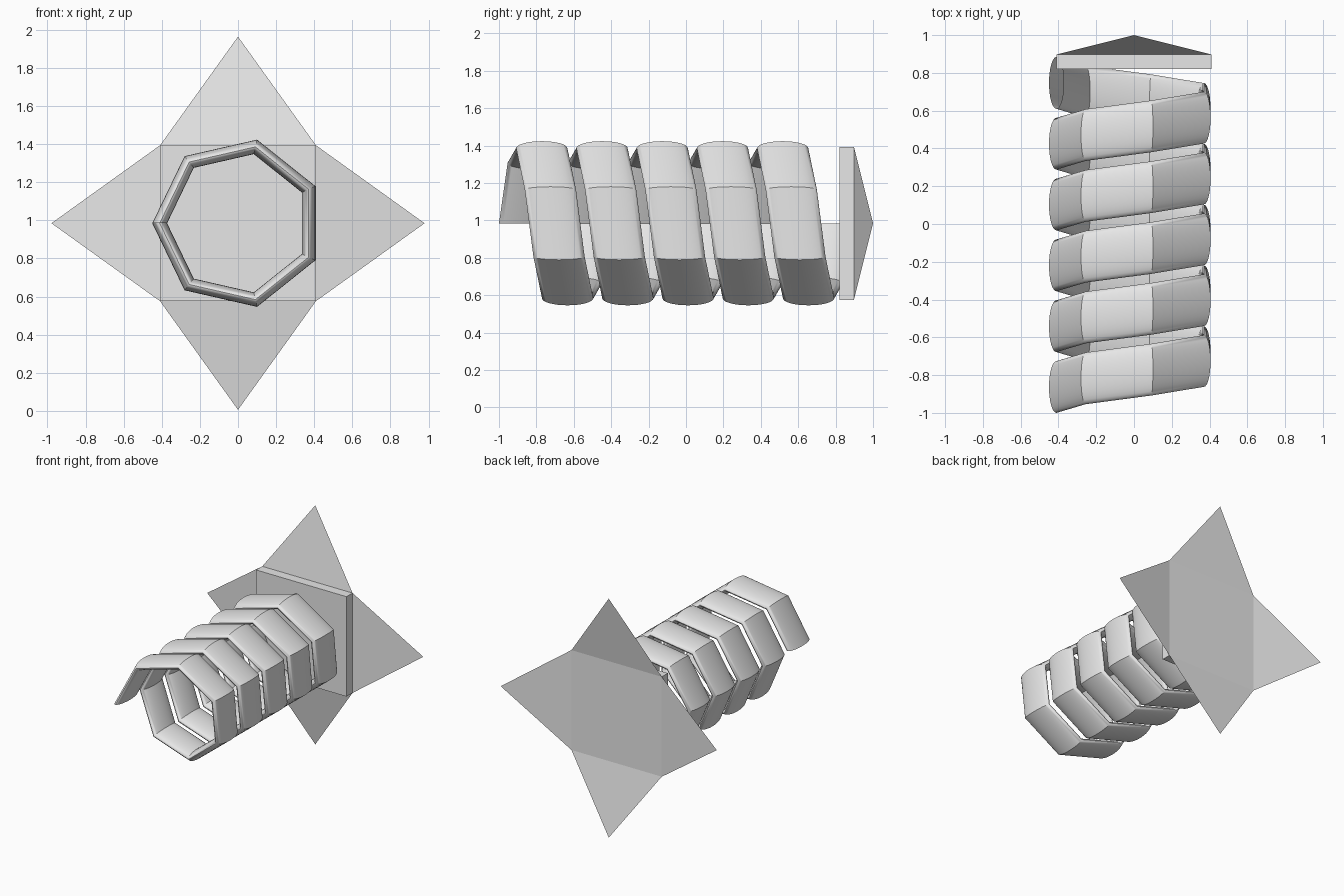
import bpy, bmesh, math
from mathutils import Matrix, Vector

if "Cube" in bpy.data.objects:
    bpy.data.objects.remove(bpy.data.objects["Cube"], do_unlink=True)

AXIS_Z = 0.985

grey = bpy.data.materials.new("plain grey")
grey.use_nodes = True
colour = (0.8, 0.8, 0.8, 1)
grey.diffuse_color = colour
grey.node_tree.nodes["Principled BSDF"].inputs["Base Color"].default_value = colour


def add_object(name, bm):
    mesh = bpy.data.meshes.new(name)
    bm.to_mesh(mesh)
    bm.free()
    mesh.materials.append(grey)
    obj = bpy.data.objects.new(name, mesh)
    bpy.context.collection.objects.link(obj)
    obj.location.z = AXIS_Z
    return obj


# Coil: an open-ended flattened tube wound in seven-sided turns
SIDES, TURNS, PITCH, RING = 7, 5, 0.322, 32
bm = bmesh.new()
rings = []
for step in range(SIDES * TURNS + 1):
    turn = math.pi - step * math.tau / SIDES
    ring = []
    for k in range(RING):
        a = math.tau * k / RING
        radius = 0.411 + 0.039 * math.cos(a)
        y = -0.863 + step * PITCH / SIDES + 0.137 * math.sin(a)
        ring.append(bm.verts.new((radius * math.cos(turn), y, radius * math.sin(turn))))
    rings.append(ring)
for r0, r1 in zip(rings, rings[1:]):
    for k in range(RING):
        n = (k + 1) % RING
        bm.faces.new((r0[k], r0[n], r1[n], r1[k]))
bmesh.ops.recalc_face_normals(bm, faces=bm.faces)
coil = add_object("coil", bm)
bpy.context.view_layer.objects.active = coil
coil.select_set(True)
bpy.ops.object.shade_smooth_by_angle(angle=math.radians(40))
coil.select_set(False)

# Square plate behind the coil
HALF, FRONT, BACK = 0.409, 0.82, 0.898
bm = bmesh.new()
bmesh.ops.create_cube(bm, size=1)
bmesh.ops.scale(bm, vec=(2 * HALF, BACK - FRONT, 2 * HALF), verts=bm.verts)
bmesh.ops.translate(bm, vec=(0, (FRONT + BACK) / 2, 0), verts=bm.verts)
add_object("back_plate", bm)

# Four thin triangular fins leaning back from the plate's rear edges
for i, side in enumerate(("top", "left", "bottom", "right")):
    bm = bmesh.new()
    spin = Matrix.Rotation(i * math.pi / 2, 3, "Y")
    points = [(-HALF, BACK, HALF), (HALF, BACK, HALF), (0, 1, 0.979)]
    bm.faces.new([bm.verts.new(spin @ Vector(p)) for p in points])
    add_object(side + "_fin", bm)
